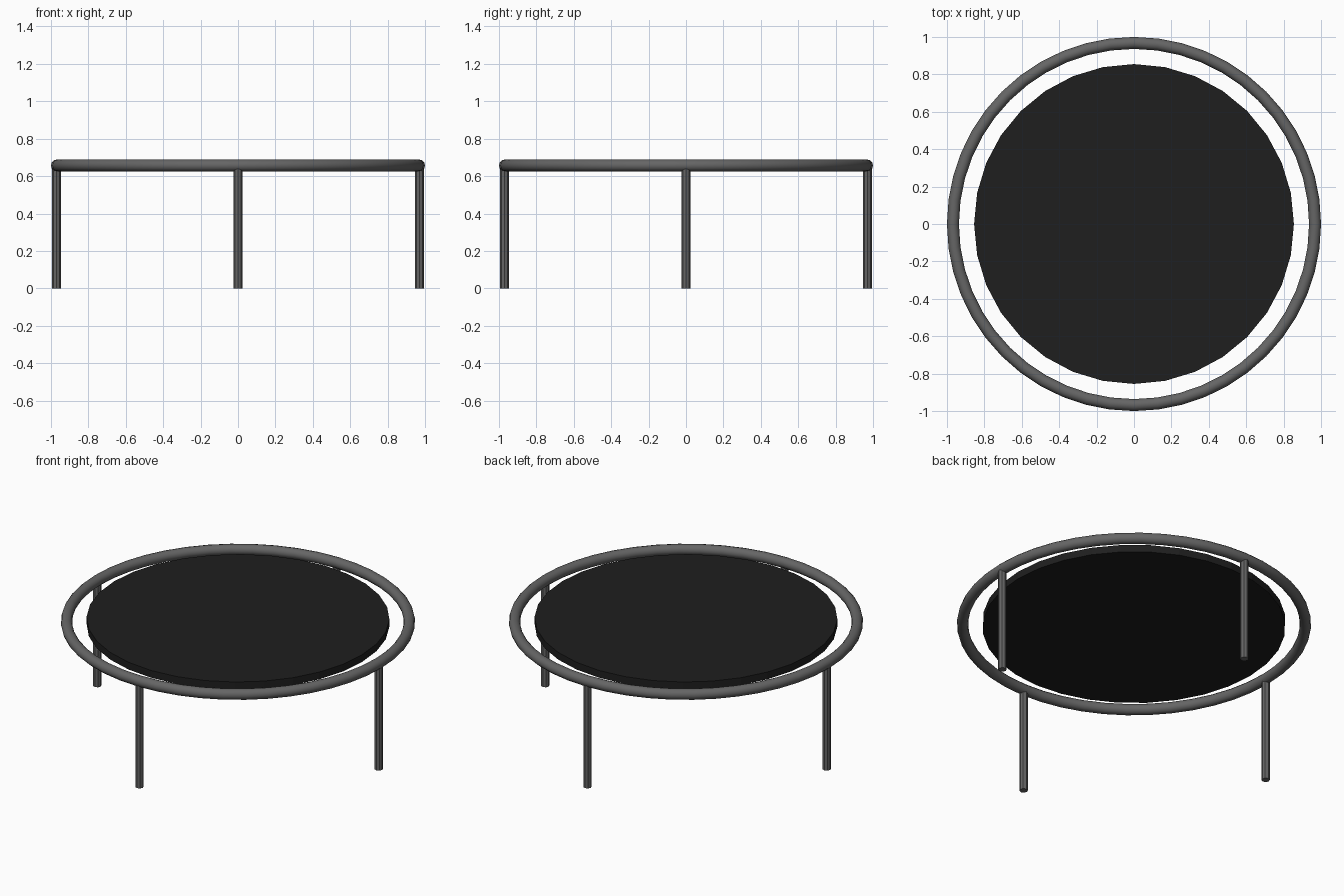
import bpy
from math import cos, sin, pi, radians

if "Cube" in bpy.data.objects:
    bpy.data.objects.remove(bpy.data.objects["Cube"])

RIM_Z = 0.657


def colour(obj, name, rgb):
    mat = bpy.data.materials.get(name) or bpy.data.materials.new(name)
    mat.diffuse_color = (*rgb, 1)
    mat.use_nodes = True
    mat.node_tree.nodes["Principled BSDF"].inputs["Base Color"].default_value = mat.diffuse_color
    obj.data.materials.append(mat)


def cylinder(name, sides, radius, z0, z1, x=0, y=0):
    bpy.ops.mesh.primitive_cylinder_add(vertices=sides, radius=radius, depth=z1 - z0,
                                        location=(x, y, (z0 + z1) / 2))
    obj = bpy.context.object
    obj.name = name
    return obj


# Round tubular rim
bpy.ops.mesh.primitive_torus_add(major_radius=0.968, minor_radius=0.032,
                                 major_segments=48, minor_segments=12,
                                 location=(0, 0, RIM_Z))
rim = bpy.context.object
rim.name = "rim"
bpy.ops.object.shade_smooth_by_angle(angle=radians(35))
colour(rim, "frame_grey", (0.13, 0.13, 0.13))

# Jumping mat
mat = cylinder("mat", 32, 0.855, 0.635, 0.68)
colour(mat, "mat_black", (0.013, 0.013, 0.013))

# Four legs under the rim
for i, side in enumerate(("right", "back", "left", "front")):
    a = i * pi / 2
    leg = cylinder(side + "_leg", 8, 0.024, 0, 0.645, 0.97 * cos(a), 0.97 * sin(a))
    colour(leg, "frame_grey", (0.13, 0.13, 0.13))
